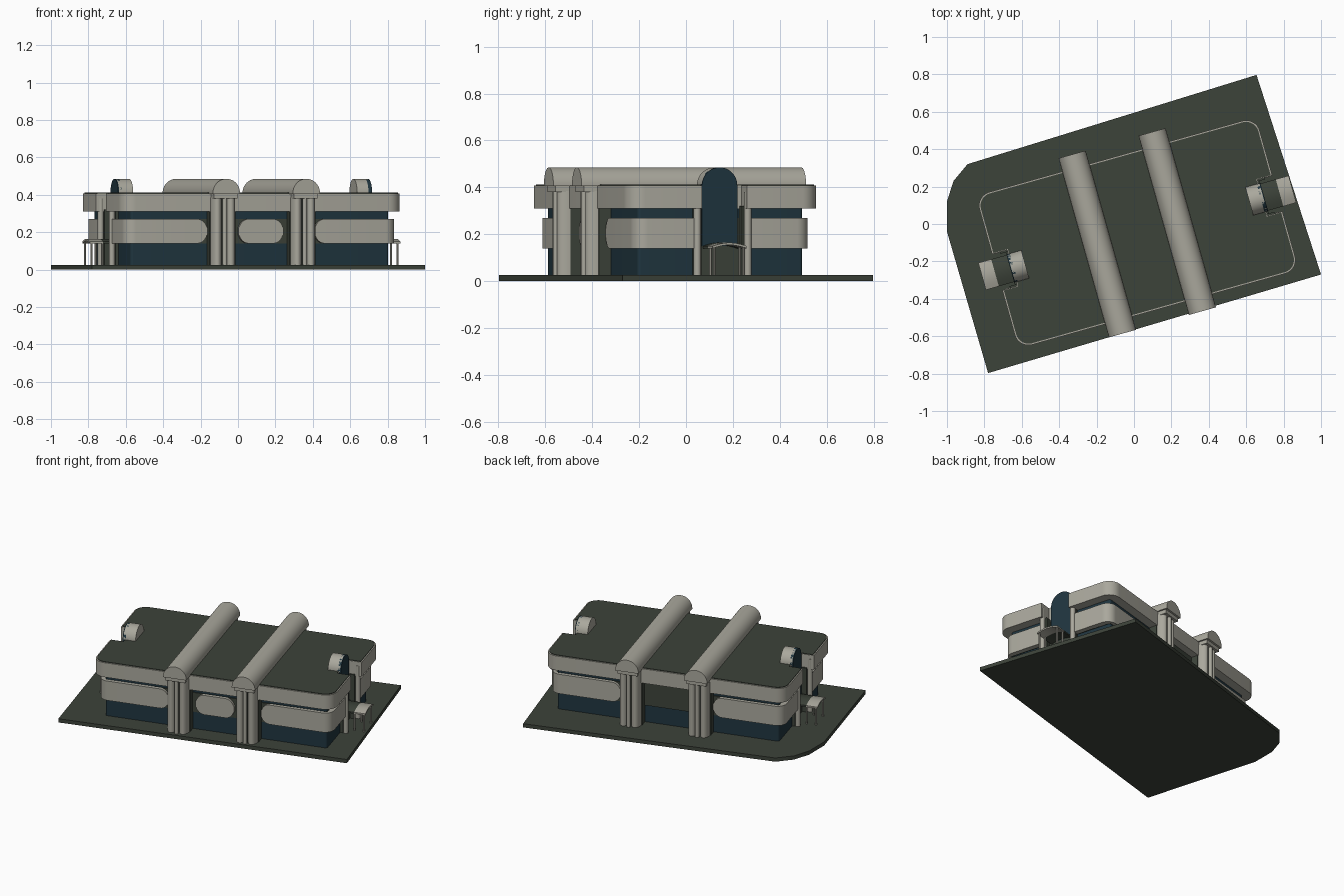
import bpy, bmesh, math
from mathutils import Matrix, Vector

if "Cube" in bpy.data.objects:
    bpy.data.objects.remove(bpy.data.objects["Cube"])

ANG = math.radians(15.7)
TURN = Matrix.Translation((0.0175, -0.047, 0)) @ Matrix.Rotation(ANG, 4, 'Z')


def material(name, col):
    m = bpy.data.materials.new(name)
    m.diffuse_color = (*col, 1)
    m.use_nodes = True
    m.node_tree.nodes["Principled BSDF"].inputs["Base Color"].default_value = m.diffuse_color
    return m


LIGHT = material("pale concrete", (0.40, 0.39, 0.335))
GREEN = material("dark green grey", (0.046, 0.056, 0.042))
TEAL = material("deep teal", (0.014, 0.036, 0.05))


def finish(name, bm, mat, turn=True):
    bmesh.ops.recalc_face_normals(bm, faces=bm.faces)
    if turn:
        bm.transform(TURN)
    me = bpy.data.meshes.new(name)
    bm.to_mesh(me)
    bm.free()
    ob = bpy.data.objects.new(name, me)
    bpy.context.collection.objects.link(ob)
    me.materials.append(mat)
    bpy.ops.object.select_all(action='DESELECT')
    ob.select_set(True)
    bpy.context.view_layer.objects.active = ob
    bpy.ops.object.shade_smooth_by_angle(angle=math.radians(35))
    return ob


def extrude(name, profile, axis, t0, t1, mat, turn=True):
    """Solid from a 2D profile pushed along local x, y or z."""
    place = {'X': lambda p, t: (t, p[0], p[1]),
             'Y': lambda p, t: (p[0], t, p[1]),
             'Z': lambda p, t: (p[0], p[1], t)}[axis]
    bm = bmesh.new()
    a = [bm.verts.new(place(p, t0)) for p in profile]
    b = [bm.verts.new(place(p, t1)) for p in profile]
    n = len(profile)
    bm.faces.new(a)
    bm.faces.new(b)
    for i in range(n):
        bm.faces.new((a[i], a[(i + 1) % n], b[(i + 1) % n], b[i]))
    return finish(name, bm, mat, turn)


def box(name, x0, x1, y0, y1, z0, z1, mat):
    return extrude(name, [(x0, y0), (x1, y0), (x1, y1), (x0, y1)], 'Z', z0, z1, mat)


def arc(cx, cy, r, a0, a1, n, ry=None):
    ry = ry or r
    return [(cx + r * math.cos(math.radians(a0 + (a1 - a0) * i / n)),
             cy + ry * math.sin(math.radians(a0 + (a1 - a0) * i / n))) for i in range(n + 1)]


def outline(a, b, r, inner, n):
    """Rounded rectangle with an entrance notch in each short side."""
    return (arc(a - r, r - b, r, -90, 0, 8) + [(a, -n), (inner, -n), (inner, n), (a, n)]
            + arc(a - r, b - r, r, 0, 90, 8) + arc(r - a, b - r, r, 90, 180, 8)
            + [(-a, n), (-inner, n), (-inner, -n), (-a, -n)] + arc(r - a, r - b, r, 180, 270, 8))


def strip(name, stations, zc, depth, mat):
    """Wall panel following plan stations (x, y, nx, ny, half height)."""
    bm = bmesh.new()
    rings = []
    for x, y, nx, ny, h in stations:
        ix, iy = x - nx * depth, y - ny * depth
        rings.append([bm.verts.new(c) for c in ((x, y, zc - h), (x, y, zc + h),
                                                (ix, iy, zc + h), (ix, iy, zc - h))])
    for r, s in zip(rings, rings[1:]):
        for i in range(4):
            bm.faces.new((r[i], r[(i + 1) % 4], s[(i + 1) % 4], s[i]))
    bm.faces.new(rings[0])
    bm.faces.new(rings[-1])
    return finish(name, bm, mat)


# Ground plate with one rounded corner
extrude("base_plate", [(-0.78, -0.797), (1.0, -0.27), (0.655, 0.797), (-0.89, 0.32),
                       (-0.965, 0.23), (-1.0, 0.12), (-1.0, -0.04)], 'Z', 0, 0.025, GREEN, False)

# Main walls, dark recess band, roof rim and roof surface
extrude("walls", outline(0.717, 0.366, 0.015, 0.69, 0.10), 'Z', 0.025, 0.32, TEAL)
extrude("recess_band", outline(0.724, 0.372, 0.015, 0.692, 0.10), 'Z', 0.14, 0.27, GREEN)
extrude("roof_rim", outline(0.778, 0.424, 0.075, 0.695, 0.10), 'Z', 0.31, 0.407, LIGHT)
extrude("roof_surface", outline(0.77, 0.416, 0.068, 0.69, 0.104), 'Z', 0.40, 0.411, GREEN)
box("rear_middle_wall", -0.15, 0.15, 0.36, 0.376, 0.14, 0.31, GREEN)

# Pale panels: round ended, wrapping the corners
A, B, R, H, ZC, E = 0.754, 0.391, 0.06, 0.065, 0.205, 0.055
ease = [(E * (1 - math.cos(k * math.pi / 16)), H * max(0.3, math.sin(math.acos(
    min(1, math.cos(k * math.pi / 16)))))) for k in range(9)]
for sx in (-1, 1):
    for sy in (-1, 1):
        st = [(sx * (0.298 + d), sy * B, 0, sy, h) for d, h in ease]
        for i in range(9):
            t = math.radians(90 - i * 90 / 8)
            c, s = math.cos(t), math.sin(t)
            st.append((sx * (A - R + R * c), sy * (B - R + R * s), sx * c, sy * s, H))
        st.append((sx * A, sy * 0.125, sx, 0, H))
        strip("corner_panel", st, ZC, 0.035, LIGHT)
left = [(-0.124 + d, -B, 0, -1, h) for d, h in ease]
strip("front_middle_panel", left + [(-x, y, nx, ny, h) for x, y, nx, ny, h in reversed(left)],
      ZC, 0.035, LIGHT)

# Two barrel vaults across the roof, each on ribbed columns
for u in (-0.222, 0.222):
    extrude("roof_vault", [(u + 0.075, 0.405)] + arc(u, 0.41, 0.075, 0, 180, 24)
            + [(u - 0.075, 0.405)], 'Y', -0.4975, 0.4975, LIGHT)
    for s in (-1, 1):
        y = sorted
        lo, hi = sorted((s * 0.36, s * 0.42))
        box("pilaster", u - 0.072, u + 0.072, lo, hi, 0.025, 0.40, GREEN)
        lo, hi = sorted((s * 0.40, s * 0.485))
        box("column_cap", u - 0.065, u + 0.065, lo, hi, 0.38, 0.406, LIGHT)
        for k in (-1, 1):
            extrude("column_shell", arc(u + k * 0.038, s * 0.415, 0.03, 0, 180 * s, 12, 0.055),
                    'Z', 0.025, 0.385, LIGHT)
        lo, hi = sorted((s * 0.41, s * 0.455))
        box("column_slot", u - 0.012, u + 0.012, lo, hi, 0.025, 0.385, GREEN)
        extrude("column_post", arc(u, s * 0.465, 0.013, 0, 330, 11), 'Z', 0.025, 0.385, LIGHT)

# Arched glass entrances at both short ends
for s in (-1, 1):
    def span(a, b):
        return sorted((s * a, s * b))
    arch = arc(0, 0.407, 0.078, 0, 180, 24)
    extrude("entrance_vault", arch, 'X', *span(0.622, 0.70), LIGHT)
    extrude("entrance_glass", [(0.078, 0.15)] + arch + [(-0.078, 0.15)],
            'X', *span(0.685, 0.705), TEAL)
    box("entrance_door", *span(0.685, 0.705), -0.09, 0.09, 0.025, 0.15, GREEN)
    # Canopy with a slight arch: dark inner half, pale outer half
    bow = [(-0.075 + 0.15 * i / 10, 0.15 + 0.014 * math.sin(math.pi * i / 10)) for i in range(11)]
    slab = bow + [(p, q - 0.01) for p, q in reversed(bow)]
    extrude("canopy_inner", slab, 'X', *span(0.70, 0.79), GREEN)
    extrude("canopy_outer", slab, 'X', *span(0.79, 0.862), LIGHT)
    for v in (-1, 1):
        for u in (0.79, 0.85):
            extrude("canopy_post", arc(s * u, v * 0.065, 0.006, 0, 315, 7), 'Z', 0.025, 0.148, LIGHT)
        # Tall posts and dark jambs flanking the door
        extrude("tall_post", arc(s * 0.75, v * 0.112, 0.016, 0, 330, 11), 'Z', 0.025, 0.38, LIGHT)
        jl, jh = sorted((v * 0.09, v * 0.125))
        box("door_jamb", *span(0.69, 0.735), jl, jh, 0.025, 0.32, GREEN)
